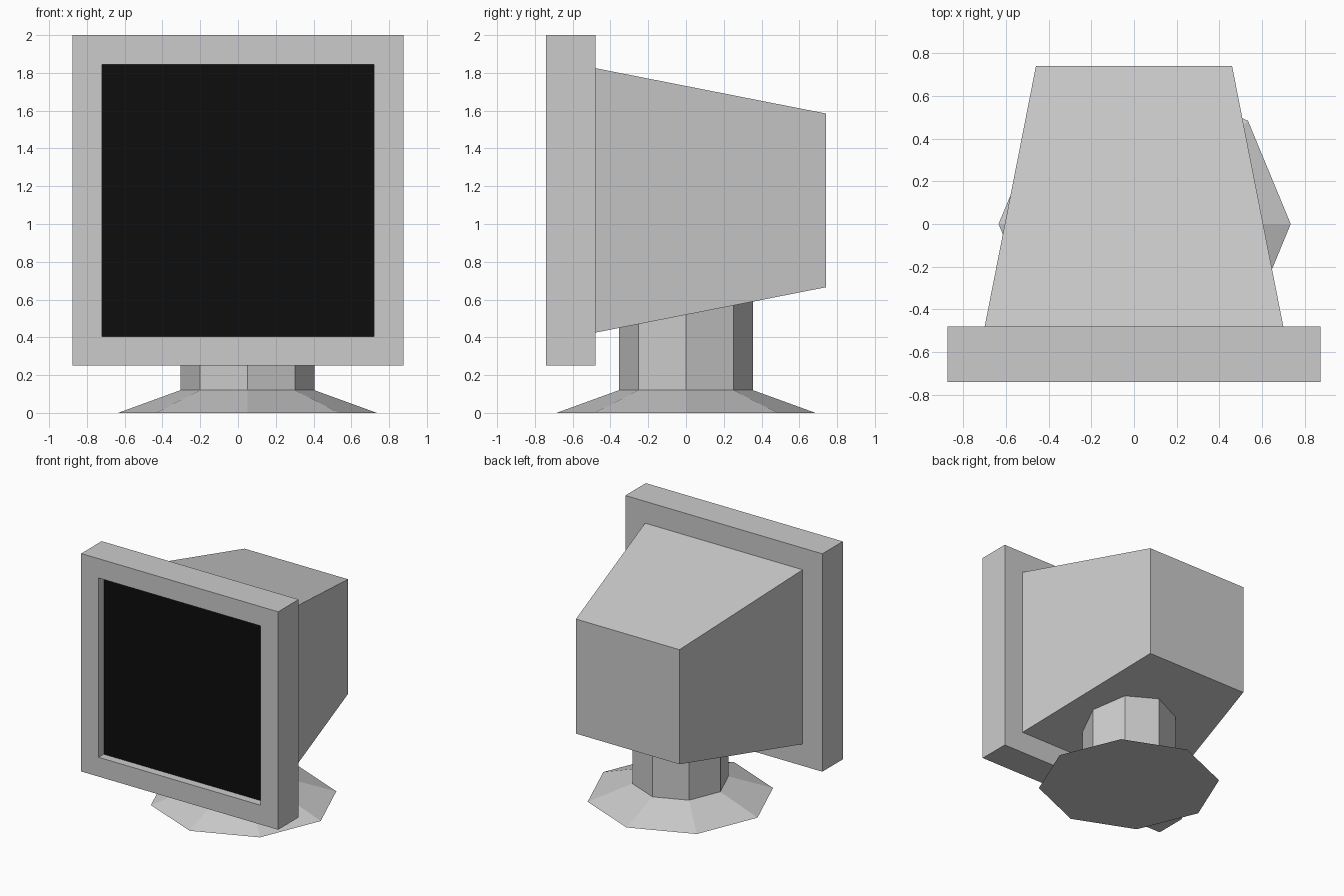
import bpy, bmesh
from math import pi, sin, cos, sqrt

if "Cube" in bpy.data.objects:
    bpy.data.objects.remove(bpy.data.objects["Cube"])


def loft(name, sides, phase, rings, start_cap=True, end_cap=True):
    """Skin a stack of regular polygons given as (radius, height)."""
    bm = bmesh.new()
    loops = []
    for r, h in rings:
        angles = [phase + 2 * pi * i / sides for i in range(sides)]
        loops.append([bm.verts.new((r * cos(a), r * sin(a), h)) for a in angles])
    for a, b in zip(loops, loops[1:]):
        for i in range(sides):
            j = (i + 1) % sides
            bm.faces.new((a[i], a[j], b[j], b[i]))
    if start_cap:
        bm.faces.new(loops[0][::-1])
    if end_cap:
        bm.faces.new(loops[-1])
    mesh = bpy.data.meshes.new(name)
    bm.to_mesh(mesh)
    bm.free()
    obj = bpy.data.objects.new(name, mesh)
    bpy.context.collection.objects.link(obj)
    return obj


def square_loft(name, rings, **caps):
    """Loft of squares (half width, y), running front to back."""
    obj = loft(name, 4, pi / 4, [(half * sqrt(2), y) for half, y in rings], **caps)
    obj.rotation_euler.x = -pi / 2
    obj.location.z = 1.125
    return obj


FRONT, SCREEN_Y, FRAME_BACK, BACK = -0.74, -0.675, -0.48, 0.74

# casing: screen recess, bezel and tapered tube housing
square_loft("casing", [(0.72, SCREEN_Y), (0.72, FRONT), (0.875, FRONT),
                       (0.875, FRAME_BACK), (0.70, FRAME_BACK), (0.46, BACK)],
            start_cap=False)

# screen: black panel closing the recess
screen = square_loft("screen", [(0.72, SCREEN_Y)], end_cap=False)
black = bpy.data.materials.new("screen_black")
black.diffuse_color = (0.004, 0.004, 0.004, 1)
black.use_nodes = True
black.node_tree.nodes["Principled BSDF"].inputs["Base Color"].default_value = black.diffuse_color
screen.data.materials.append(black)

# stand: eight-sided flared foot and neck, reaching into the casing
stand = loft("stand", 8, 0, [(0.685, 0), (0.355, 0.12), (0.355, 0.65)])
stand.location.x = 0.05
